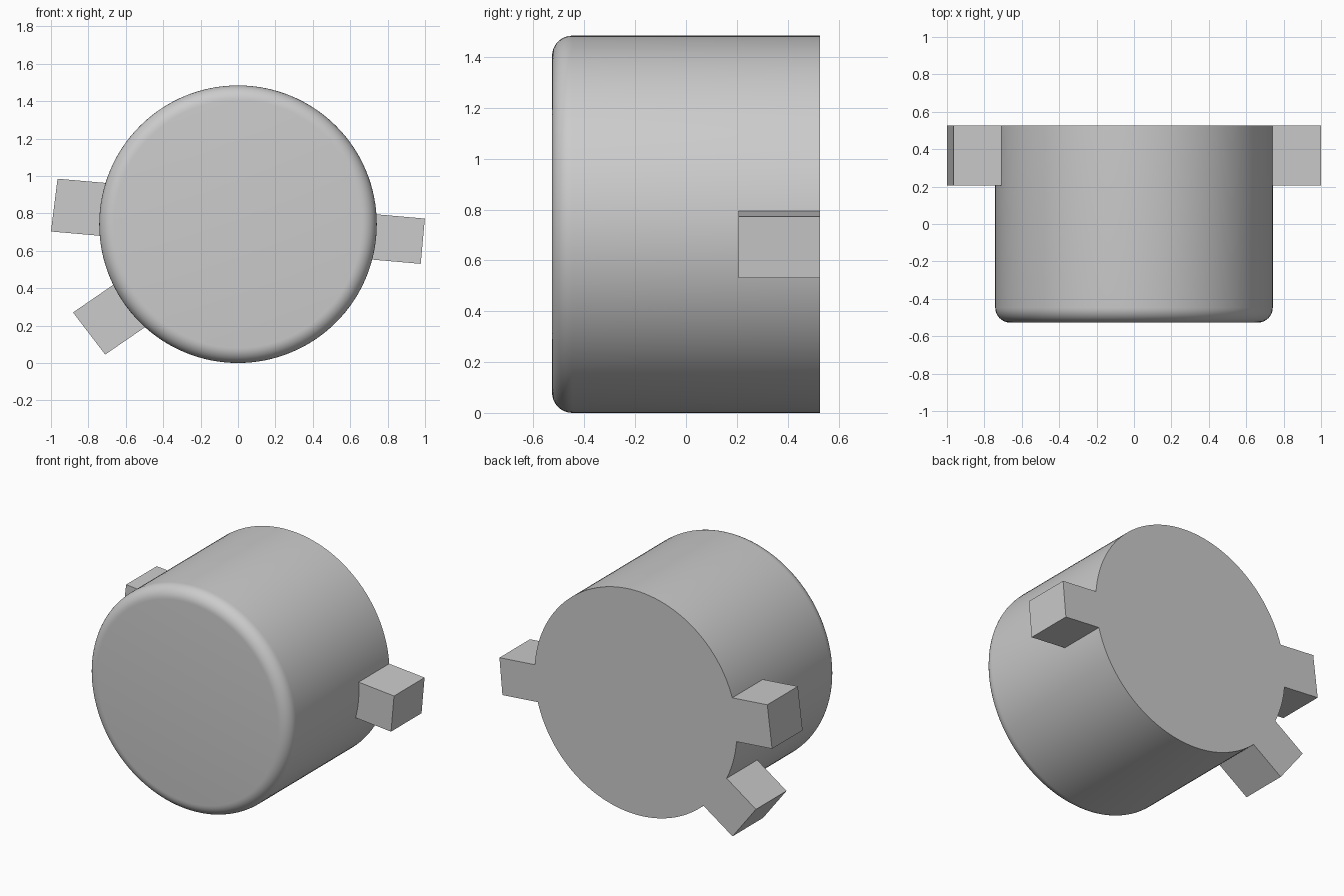
import bpy, bmesh
from math import radians, cos, sin
from mathutils import Matrix, Vector

cube = bpy.data.objects.get("Cube")
if cube:
    bpy.data.objects.remove(cube, do_unlink=True)

RADIUS, HALF_DEPTH, ROUND = 0.742, 0.527, 0.08
LUG_FRONT = 0.207

grey = bpy.data.materials.new("plain_grey")
grey.use_nodes = True
colour = (0.6, 0.6, 0.6, 1)
grey.diffuse_color = colour
grey.node_tree.nodes["Principled BSDF"].inputs["Base Color"].default_value = colour


def add_object(name, bm):
    bmesh.ops.recalc_face_normals(bm, faces=bm.faces)
    mesh = bpy.data.meshes.new(name)
    bm.to_mesh(mesh)
    bm.free()
    mesh.materials.append(grey)
    obj = bpy.data.objects.new(name, mesh)
    bpy.context.collection.objects.link(obj)
    return obj


# Round body lying along y, with a softened front rim
bm = bmesh.new()
bmesh.ops.create_cone(bm, cap_ends=True, segments=128, radius1=RADIUS,
                      radius2=RADIUS, depth=2 * HALF_DEPTH,
                      matrix=Matrix.Translation((0, 0, RADIUS)) @ Matrix.Rotation(radians(90), 4, "X"))
rim = [e for e in bm.edges if all(v.co.y < 0 for v in e.verts)]
bmesh.ops.bevel(bm, geom=rim, offset=ROUND, segments=8, profile=0.5, affect="EDGES")
body = add_object("body", bm)
bpy.context.view_layer.objects.active = body
body.select_set(True)
bpy.ops.object.shade_smooth_by_angle(angle=radians(30))
body.select_set(False)


# Lug: a block running outward from the body, trimmed to its curved wall
def add_lug(name, corner_a, corner_b, angle, length=0.36):
    inward = Vector((-cos(radians(angle)), -sin(radians(angle)))) * length
    a, b = Vector(corner_a), Vector(corner_b)
    bm = bmesh.new()
    face = bm.faces.new([bm.verts.new((p.x, LUG_FRONT, p.y))
                         for p in (a, b, b + inward, a + inward)])
    back = bmesh.ops.extrude_face_region(bm, geom=[face])["geom"]
    bmesh.ops.translate(bm, vec=(0, HALF_DEPTH - LUG_FRONT, 0),
                        verts=[v for v in back if isinstance(v, bmesh.types.BMVert)])
    lug = add_object(name, bm)
    trim = lug.modifiers.new("trim_to_body", "BOOLEAN")
    trim.operation = "DIFFERENCE"
    trim.solver = "EXACT"
    trim.object = body


add_lug("left_lug", (0.999, 0.772), (0.977, 0.53), -5)
add_lug("right_upper_lug", (-0.965, 0.985), (-1.0, 0.703), 175)
add_lug("right_lower_lug", (-0.882, 0.27), (-0.71, 0.045), 214.5)
